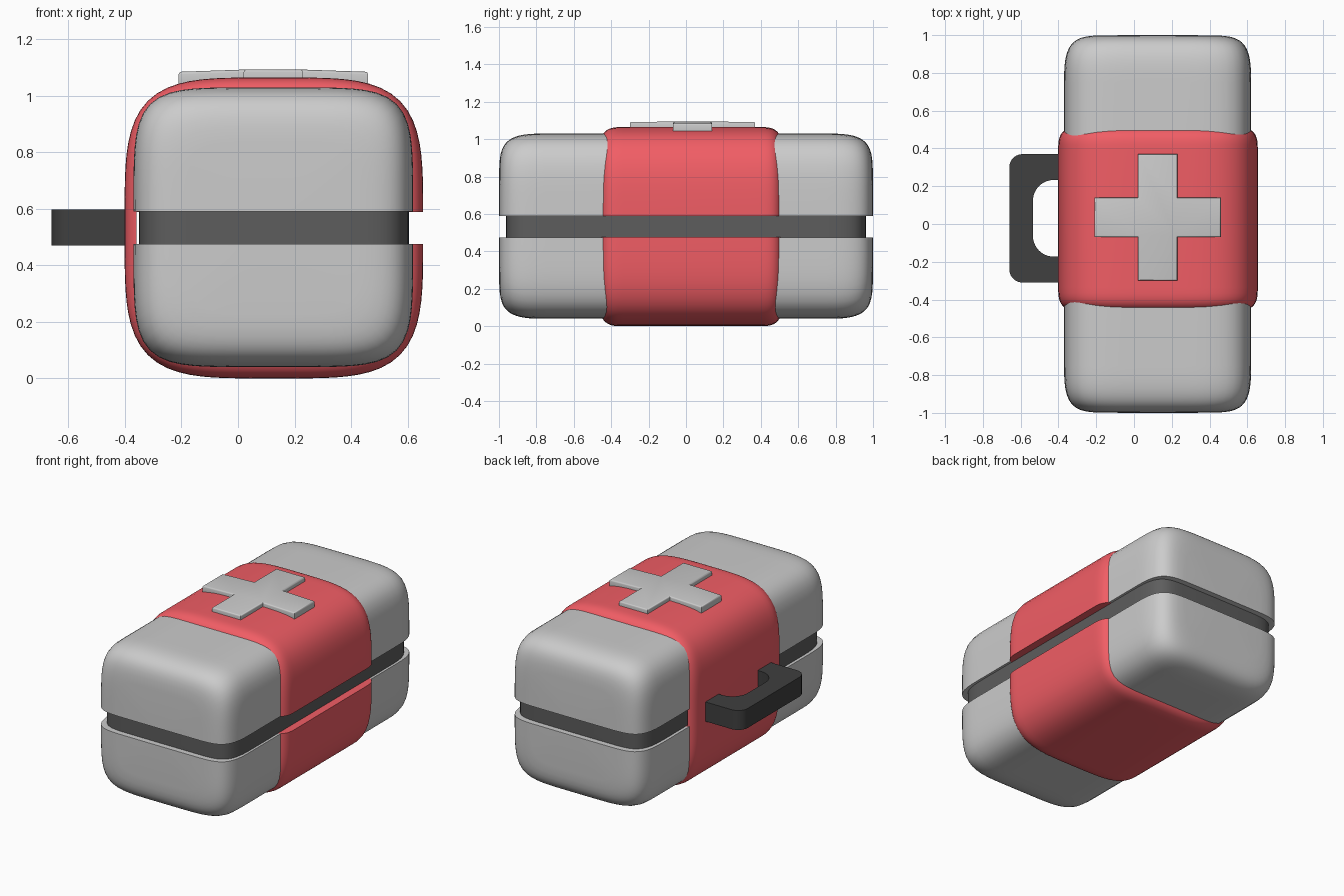
import bpy, bmesh
from math import sin, cos, pi, radians

if "Cube" in bpy.data.objects:
    bpy.data.objects.remove(bpy.data.objects["Cube"])

CX = 0.125                 # case centre line in x
SEAM_LO, SEAM_HI = 0.475, 0.59


def material(name, rgb):
    m = bpy.data.materials.new(name)
    m.diffuse_color = (*rgb, 1)
    m.use_nodes = True
    m.node_tree.nodes["Principled BSDF"].inputs["Base Color"].default_value = m.diffuse_color
    return m


RED = material("red", (0.88, 0.11, 0.13))
BLACK = material("black", (0.11, 0.11, 0.11))
DARK = material("dark", (0.05, 0.05, 0.05))


def finish(name, bm, mat=None, angle=35):
    bmesh.ops.recalc_face_normals(bm, faces=bm.faces)
    me = bpy.data.meshes.new(name)
    bm.to_mesh(me)
    bm.free()
    ob = bpy.data.objects.new(name, me)
    bpy.context.collection.objects.link(ob)
    if mat:
        me.materials.append(mat)
    bpy.ops.object.select_all(action='DESELECT')
    ob.select_set(True)
    bpy.context.view_layer.objects.active = ob
    bpy.ops.object.shade_smooth_by_angle(angle=radians(angle))
    return ob


def soft_box(bm, centre, half, n, cap, p, planes=()):
    """Pillow-cornered box along y, cut by planes (point, direction removed)."""
    part = bmesh.new()
    count, steps = 96, 14
    stations = []
    for i in range(steps):
        a = pi / 2 * i / steps
        stations.append((half[1] - cap + cap * sin(a) ** (2 / 3), cos(a) ** (2 / p)))
    stations = [(-y, s) for y, s in reversed(stations)] + stations
    rings = []
    for y, s in stations:
        ring = []
        for k in range(count):
            c, d = cos(2 * pi * k / count), sin(2 * pi * k / count)
            r = s * (abs(c) ** n + abs(d) ** n) ** (-1 / n)
            ring.append(part.verts.new((centre[0] + half[0] * r * c, centre[1] + y,
                                        centre[2] + half[2] * r * d)))
        rings.append(ring)
    for a, b in zip(rings, rings[1:]):
        for k in range(count):
            j = (k + 1) % count
            part.faces.new((a[k], a[j], b[j], b[k]))
    for ring, sign in ((rings[0], -1), (rings[-1], 1)):
        tip = part.verts.new((centre[0], centre[1] + sign * half[1], centre[2]))
        for k in range(count):
            part.faces.new((ring[k], ring[(k + 1) % count], tip))
    for co, no in planes:
        cut = bmesh.ops.bisect_plane(part, geom=part.verts[:] + part.edges[:] + part.faces[:],
                                     plane_co=co, plane_no=no, clear_outer=True)
        edges = [e for e in cut['geom_cut'] if isinstance(e, bmesh.types.BMEdge)]
        bmesh.ops.edgeloop_fill(part, edges=edges)
    bmesh.ops.recalc_face_normals(part, faces=part.faces)
    tmp = bpy.data.meshes.new("tmp")
    part.to_mesh(tmp)
    part.free()
    bm.from_mesh(tmp)
    bpy.data.meshes.remove(tmp)


def above(z):
    return ((0, 0, z), (0, 0, -1))


def below(z):
    return ((0, 0, z), (0, 0, 1))


# Grey case halves
GREY = dict(centre=(CX, 0, 0.535), half=(0.495, 1.0, 0.495), n=5.5, cap=0.25, p=9)
for name, plane in (("case_lid", above(SEAM_HI)), ("case_base", below(SEAM_LO))):
    bm = bmesh.new()
    soft_box(bm, planes=[plane], **GREY)
    finish(name, bm)

# Black seam strip recessed between the halves
bm = bmesh.new()
soft_box(bm, (CX + 0.002, 0, 0.535), (0.4775, 0.963, 0.495), 5.5, 0.25, 9,
         [above(SEAM_LO - 0.01), below(SEAM_HI + 0.01)])
finish("seam_strip", bm, BLACK)

# Red wrap: open at the seam on the right, closed on the handle side
WRAP = dict(centre=(CX + 0.002, 0.027, 0.5325), half=(0.5285, 0.4925, 0.5325),
            n=4.1, cap=0.13, p=12)
bm = bmesh.new()
lo, hi = SEAM_LO + 0.001, SEAM_HI - 0.001
soft_box(bm, planes=[above(hi)], **WRAP)
soft_box(bm, planes=[below(lo)], **WRAP)
soft_box(bm, planes=[above(lo), below(hi), ((-0.36, 0, 0), (1, 0, 0))], **WRAP)
finish("red_wrap", bm, RED)

# Raised cross on the lid, side arms sloping slightly with the lid
A, B = 0.105, 0.335
quarter = [(B, -A), (B, A), (A, A)]
outline = []
for i in range(4):
    c, s = round(cos(i * pi / 2)), round(sin(i * pi / 2))
    outline += [(x * c - y * s, x * s + y * c) for x, y in quarter]
bm = bmesh.new()
base = bm.faces.new([bm.verts.new((CX + x, 0.035 + y, 1.03)) for x, y in outline])
ext = bmesh.ops.extrude_face_region(bm, geom=[base])
for v in (g for g in ext['geom'] if isinstance(g, bmesh.types.BMVert)):
    v.co.z = 1.093 - (0.008 if abs(v.co.x - CX) > 0.2 else 0)
sharp = [e for e in bm.edges if e.calc_face_angle(0) > 0.5]
bmesh.ops.bevel(bm, geom=sharp, offset=0.009, segments=3, profile=0.5, affect='EDGES')
finish("cross", bm)

# Carry handle: half outline mirrored in y, extruded upward


def arc(cx, cy, r, a0, a1, steps=10):
    return [(cx + r * cos(radians(a0 + (a1 - a0) * i / steps)),
             cy + r * sin(radians(a0 + (a1 - a0) * i / steps))) for i in range(steps + 1)]


outer = [(-0.39, 0.34)] + arc(-0.59, 0.27, 0.07, 90, 180)
inner = [(-0.39, 0.203)] + arc(-0.425, 0.093, 0.11, 90, 180)
bm = bmesh.new()
loops = []
for pts in (outer, inner):
    full = pts + [(x, -y) for x, y in reversed(pts)]
    loops.append([bm.verts.new((x, 0.03 + y, 0.47)) for x, y in full])
faces = [bm.faces.new((loops[0][i], loops[0][i + 1], loops[1][i + 1], loops[1][i]))
         for i in range(len(loops[0]) - 1)]
ext = bmesh.ops.extrude_face_region(bm, geom=faces)
bmesh.ops.translate(bm, vec=(0, 0, 0.128),
                    verts=[g for g in ext['geom'] if isinstance(g, bmesh.types.BMVert)])
finish("handle", bm, DARK)
